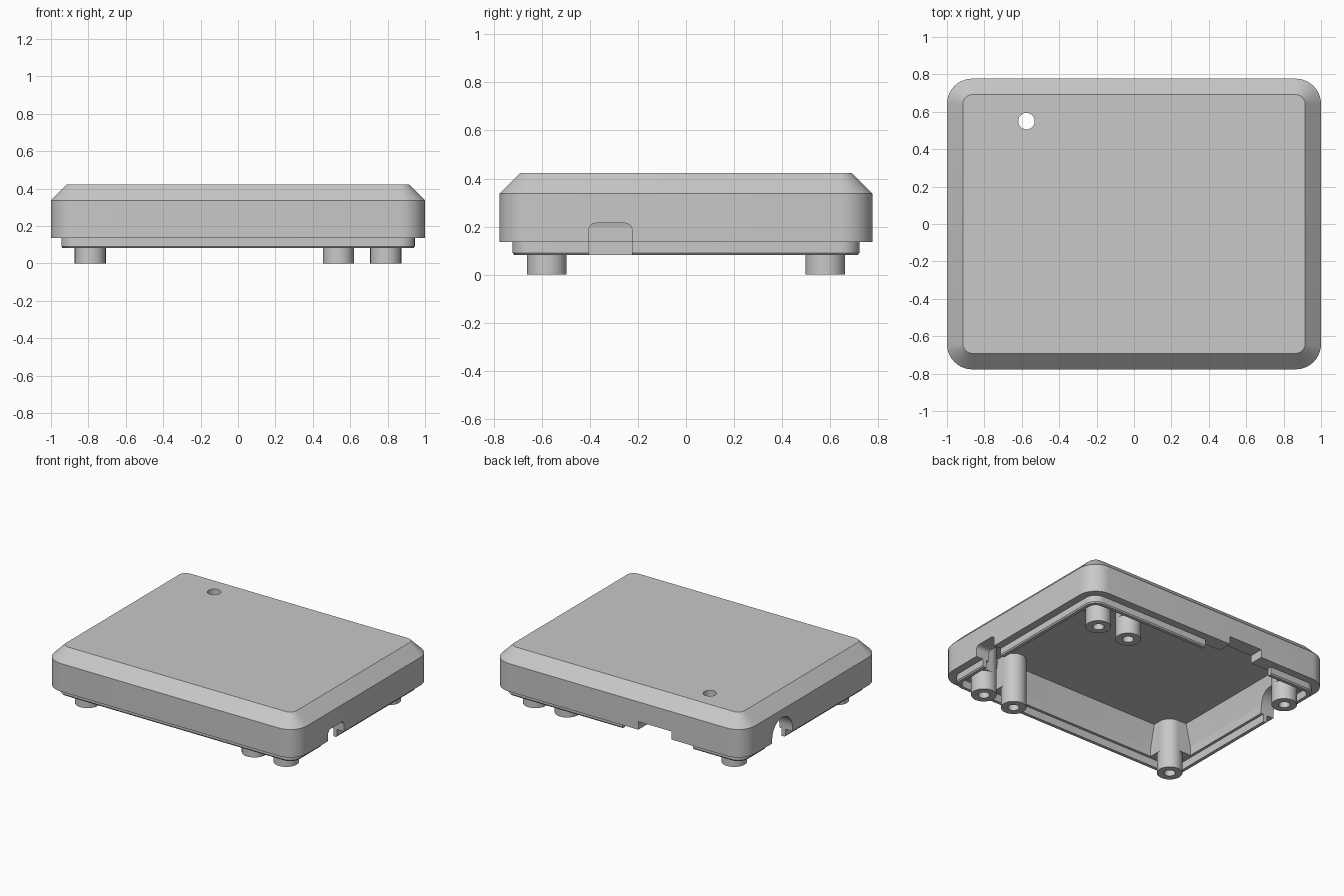
import bpy, bmesh
from math import sin, cos, pi
from mathutils import Vector

cube = bpy.data.objects.get("Cube")
if cube:
    bpy.data.objects.remove(cube, do_unlink=True)

grey = bpy.data.materials.new("plain grey")
grey.use_nodes = True
GREY = (0.58, 0.58, 0.58, 1)
grey.diffuse_color = GREY
grey.node_tree.nodes["Principled BSDF"].inputs["Base Color"].default_value = GREY


def make_object(name, bm):
    bmesh.ops.recalc_face_normals(bm, faces=bm.faces)
    mesh = bpy.data.meshes.new(name)
    bm.to_mesh(mesh)
    bm.free()
    mesh.materials.append(grey)
    ob = bpy.data.objects.new(name, mesh)
    bpy.context.collection.objects.link(ob)
    return ob


def activate(ob):
    bpy.ops.object.select_all(action='DESELECT')
    ob.select_set(True)
    bpy.context.view_layer.objects.active = ob


def cut(ob, cutter):
    activate(ob)
    mod = ob.modifiers.new("cut", 'BOOLEAN')
    mod.operation, mod.solver, mod.object = 'DIFFERENCE', 'EXACT', cutter
    bpy.ops.object.modifier_apply(modifier=mod.name)
    bpy.data.objects.remove(cutter, do_unlink=True)


def smooth(ob):
    activate(ob)
    bpy.ops.object.shade_smooth_by_angle(angle=pi / 15)


def rounded_rect(hx, hy, r, steps=10):
    pts = []
    for i, (sx, sy) in enumerate([(1, 1), (-1, 1), (-1, -1), (1, -1)]):
        for k in range(steps + 1):
            a = (i + k / steps) * pi / 2
            pts.append((sx * (hx - r) + r * cos(a), sy * (hy - r) + r * sin(a)))
    return pts


def loft(name, levels):
    """Skin rounded rectangles (inset, corner radius, z), capped at both ends."""
    bm = bmesh.new()
    rings = [[bm.verts.new((x, y, z)) for x, y in rounded_rect(1 - d, 0.777 - d, r)]
             for d, r, z in levels]
    for a, b in zip(rings, rings[1:]):
        n = len(a)
        for i in range(n):
            bm.faces.new((a[i], a[(i + 1) % n], b[(i + 1) % n], b[i]))
    bm.faces.new(rings[0])
    bm.faces.new(rings[-1])
    return make_object(name, bm)


def prism(name, pts, direction):
    """Extrude a flat polygon along a direction."""
    bm = bmesh.new()
    face = bm.faces.new([bm.verts.new(p) for p in pts])
    ext = bmesh.ops.extrude_face_region(bm, geom=[face])
    moved = [v for v in ext["geom"] if isinstance(v, bmesh.types.BMVert)]
    bmesh.ops.translate(bm, verts=moved, vec=Vector(direction))
    return make_object(name, bm)


def box(name, x0, x1, y0, y1, z0, z1):
    return prism(name, [(x0, y0, z0), (x1, y0, z0), (x1, y1, z0), (x0, y1, z0)], (0, 0, z1 - z0))


def cylinder(name, x, y, r, z0, z1, n=32):
    ring = [(x + r * cos(2 * pi * i / n), y + r * sin(2 * pi * i / n), z0) for i in range(n)]
    return prism(name, ring, (0, 0, z1 - z0))


# Hollow lid: roof inside, tapered inner wall, thin lip, outer wall, bevelled top
LEDGE = 0.136
lid = loft("lid_shell", [
    (0.14, 0.02, 0.36), (0.104, 0.035, 0.198), (0.104, 0.035, LEDGE),
    (0.085, 0.055, LEDGE), (0.085, 0.055, 0.081),
    (0.062, 0.075, 0.081), (0.055, 0.08, 0.09), (0.055, 0.08, LEDGE),
    (0, 0.135, LEDGE), (0, 0.135, 0.337), (0.085, 0.052, 0.422)])

# Indicator hole in the roof
cut(lid, cylinder("indicator_cutter", -0.575, 0.55, 0.044, 0.2, 0.6))

# Wide rear port, with a longer gap in the lip
cut(lid, box("rear_port_cutter", -0.43, -0.165, 0.61, 0.9, 0, 0.195))
cut(lid, box("lip_gap_cutter", -0.56, 0, 0.61, 0.9, 0, LEDGE + 0.001))

# Small side port with rounded upper corners
port = [(0.82, -0.405, 0), (0.82, -0.225, 0)]
for cy, start in ((-0.255, 0), (-0.375, pi / 2)):
    for k in range(7):
        a = start + k * pi / 12
        port.append((0.82, cy + 0.03 * cos(a), 0.184 + 0.03 * sin(a)))
cut(lid, prism("side_port_cutter", port, (0.3, 0, 0)))

# Arched port on the other side
ARCH_Y, ARCH_R = 0.335, 0.115
arch = [(-0.82, ARCH_Y - ARCH_R, 0), (-0.82, ARCH_Y + ARCH_R, 0)]
for k in range(17):
    a = k * pi / 16
    arch.append((-0.82, ARCH_Y + ARCH_R * cos(pi - a) * -1, 0.165 + ARCH_R * sin(a)))
cut(lid, prism("arched_port_cutter", arch, (-0.3, 0, 0)))
smooth(lid)

# Screw posts with blind holes, tied to the walls by ribs
R = 0.083
for x, column in ((-0.79, "right"), (0.537, "inner"), (0.79, "left")):
    for y, row in ((-0.58, "front"), (0.58, "back")):
        name = f"{row}_{column}"
        post = cylinder(name + "_screw_post", x, y, R, 0, 0.37)
        cut(post, cylinder("screw_cutter", x, y, 0.037, -0.1, 0.2, 32))
        smooth(post)
        wall = 0.69 if y > 0 else -0.69
        box(name + "_end_rib", x - R, x + R, min(y, wall), max(y, wall), LEDGE + 0.001, 0.37)
        if column != "inner":
            wall = 0.91 if x > 0 else -0.91
            box(name + "_side_rib", min(x, wall), max(x, wall), y - R, y + R, LEDGE + 0.001, 0.37)
